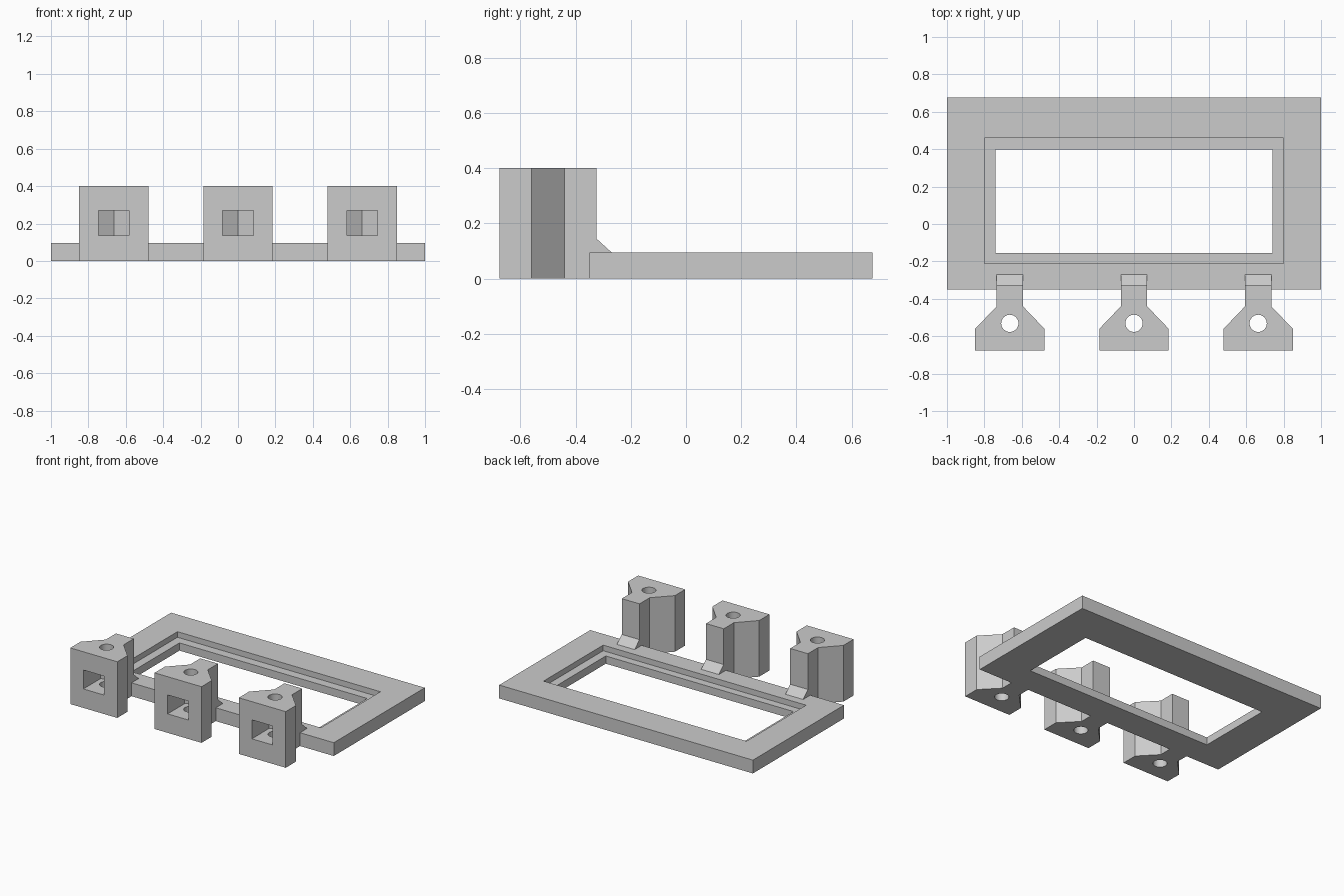
import bpy, bmesh
from math import cos, sin, pi, radians
from mathutils import Vector

cube = bpy.data.objects.get("Cube")
if cube:
    bpy.data.objects.remove(cube, do_unlink=True)

grey = bpy.data.materials.new("plain grey")
grey.use_nodes = True
colour = (0.6, 0.6, 0.6, 1)
grey.diffuse_color = colour
grey.node_tree.nodes["Principled BSDF"].inputs["Base Color"].default_value = colour


def prism(name, points, offset):
    """Solid made by sweeping a planar outline along an offset."""
    bm = bmesh.new()
    face = bm.faces.new([bm.verts.new(p) for p in points])
    swept = bmesh.ops.extrude_face_region(bm, geom=[face])
    moved = [v for v in swept["geom"] if isinstance(v, bmesh.types.BMVert)]
    bmesh.ops.translate(bm, verts=moved, vec=Vector(offset))
    bmesh.ops.recalc_face_normals(bm, faces=bm.faces)
    mesh = bpy.data.meshes.new(name)
    bm.to_mesh(mesh)
    bm.free()
    mesh.materials.append(grey)
    obj = bpy.data.objects.new(name, mesh)
    bpy.context.collection.objects.link(obj)
    return obj


def box(name, x, y, z):
    outline = [(x[0], y[0], z[0]), (x[1], y[0], z[0]), (x[1], y[1], z[0]), (x[0], y[1], z[0])]
    return prism(name, outline, (0, 0, z[1] - z[0]))


def combine(target, tool, operation="DIFFERENCE"):
    """Apply a boolean and discard its tool."""
    mod = target.modifiers.new("shape", "BOOLEAN")
    mod.operation, mod.solver, mod.object = operation, "EXACT", tool
    bpy.context.view_layer.objects.active = target
    bpy.ops.object.modifier_apply(modifier=mod.name)
    bpy.data.objects.remove(tool, do_unlink=True)


FRAME_TOP, FRAME_FRONT = 0.095, -0.35
HEIGHT, HOLE_Y = 0.4, -0.531

# Rectangular frame with a stepped opening
frame = box("frame", (-1, 1), (FRAME_FRONT, 0.675), (0, FRAME_TOP))
combine(frame, box("recess", (-0.8, 0.8), (-0.21, 0.461), (0.055, 0.2)))
combine(frame, box("opening", (-0.74, 0.74), (-0.154, 0.398), (-0.1, 0.2)))


def make_bracket(name, cx):
    # Wide front block tapering to a narrow stem
    half = [(0.185, -0.675), (0.185, -0.56), (0.07, -0.44), (0.07, -0.325)]
    outline = half + [(-x, y) for x, y in reversed(half)]
    bracket = prism(name, [(cx + x, y, 0) for x, y in outline], (0, 0, HEIGHT))

    # Sloped foot resting on the frame
    slope = [(-0.4, 0.02), (-0.27, 0.02), (-0.27, FRAME_TOP), (-0.325, 0.145), (-0.4, 0.145)]
    foot = prism("foot", [(cx - 0.07, y, z) for y, z in slope], (0.14, 0, 0))
    combine(bracket, foot, "UNION")
    combine(bracket, box("seat", (cx - 0.3, cx + 0.3), (FRAME_FRONT, 0), (-0.1, FRAME_TOP)))

    # Round bolt hole from top to bottom
    ring = [(cx + 0.046 * cos(2 * pi * i / 32), HOLE_Y + 0.046 * sin(2 * pi * i / 32), -0.1)
            for i in range(32)]
    combine(bracket, prism("bolt_hole", ring, (0, 0, 0.6)))

    # Nut slot open at the front, pointed at the back
    w = 0.082
    slot = [(-w, -0.8), (w, -0.8), (w, HOLE_Y + w * 0.577), (0, HOLE_Y + w * 1.155),
            (-w, HOLE_Y + w * 0.577)]
    combine(bracket, prism("nut_slot", [(cx + x, y, 0.135) for x, y in slot], (0, 0, 0.135)))
    return bracket


parts = [frame]
for label, cx in (("right", -0.664), ("middle", 0), ("left", 0.664)):
    parts.append(make_bracket(label + "_bracket", cx))

# Smooth only the bolt holes, keeping hard edges
bpy.ops.object.select_all(action="DESELECT")
for part in parts:
    part.select_set(True)
bpy.context.view_layer.objects.active = frame
bpy.ops.object.shade_smooth_by_angle(angle=radians(25))
